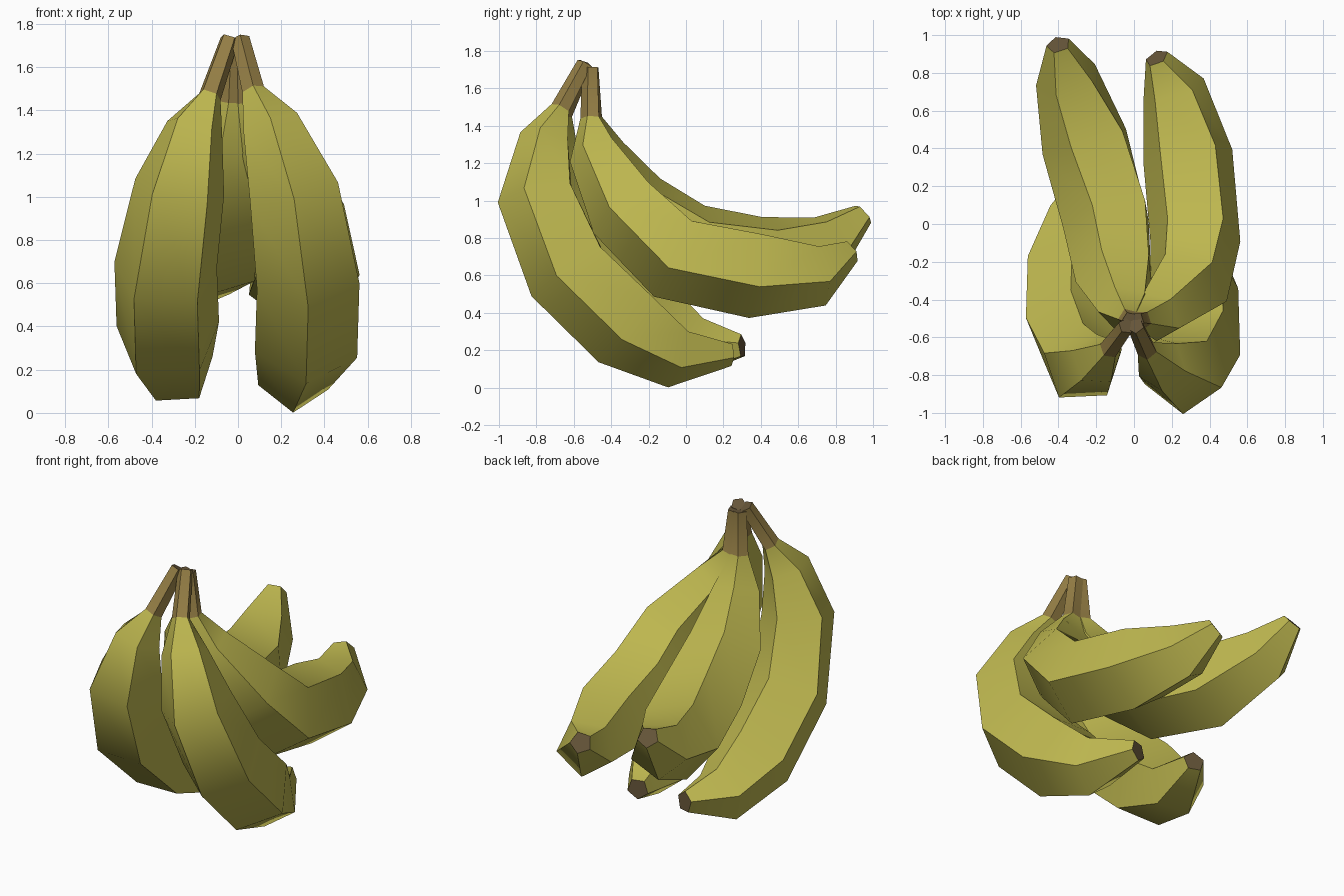
import bpy, bmesh, math
from mathutils import Vector

if "Cube" in bpy.data.objects:
    bpy.data.objects.remove(bpy.data.objects["Cube"])


def material(name, rgb):
    m = bpy.data.materials.new(name)
    m.diffuse_color = (*rgb, 1)
    m.use_nodes = True
    m.node_tree.nodes["Principled BSDF"].inputs["Base Color"].default_value = m.diffuse_color
    return m


PEEL = material("peel", (0.52, 0.48, 0.08))
STEM = material("stem_brown", (0.30, 0.21, 0.06))
TIP = material("tip_brown", (0.13, 0.09, 0.04))

# Radius at each of the eight rings, from stem to blossom end
RADII = [0.045, 0.055, 0.14, 0.22, 0.25, 0.25, 0.175, 0.065]
SIDES = 5


def banana(name, path, twist=0.0):
    """Sweep a five-sided section along a path of ring centres."""
    pts = [Vector(p) for p in path]
    bm = bmesh.new()
    rings = []
    for i, (p, r) in enumerate(zip(pts, RADII)):
        t = (pts[min(i + 1, len(pts) - 1)] - pts[max(i - 1, 0)]).normalized()
        n = t.cross(Vector((1, 0, 0))).normalized()   # outer side of the bend
        b = n.cross(t)
        if b.x < 0:
            b = -b
        ring = []
        for k in range(SIDES):
            a = twist + k * 2 * math.pi / SIDES
            ring.append(bm.verts.new(p + r * (math.cos(a) * n + math.sin(a) * b)))
        rings.append(ring)
    # peel faces, with a brown stem and blossom end
    for i in range(len(rings) - 1):
        for k in range(SIDES):
            j = (k + 1) % SIDES
            f = bm.faces.new((rings[i][k], rings[i][j], rings[i + 1][j], rings[i + 1][k]))
            f.material_index = 1 if i == 0 else 0
    bm.faces.new(rings[0]).material_index = 2
    bm.faces.new(rings[-1]).material_index = 2
    bmesh.ops.recalc_face_normals(bm, faces=bm.faces)
    # smooth along the length, hard ridges between the five sides
    for f in bm.faces:
        f.smooth = True
    for ring in rings:
        for e in {e for v in ring for e in v.link_edges}:
            across = e.verts[0] in ring and e.verts[1] in ring
            e.smooth = across and ring not in (rings[0], rings[-1])
    me = bpy.data.meshes.new(name)
    bm.to_mesh(me)
    bm.free()
    for m in (PEEL, STEM, TIP):
        me.materials.append(m)
    bpy.context.collection.objects.link(bpy.data.objects.new(name, me))


# Lower pair
banana("lower_right_banana", [
    (0.01, -0.54, 1.73), (0.07, -0.67, 1.49), (0.15, -0.75, 1.33),
    (0.26, -0.79, 1.03), (0.325, -0.62, 0.63), (0.315, -0.31, 0.33),
    (0.255, -0.05, 0.17), (0.17, 0.24, 0.18)])
banana("lower_left_banana", [
    (-0.04, -0.54, 1.73), (-0.13, -0.66, 1.47), (-0.20, -0.72, 1.32),
    (-0.27, -0.74, 1.03), (-0.335, -0.55, 0.64), (-0.325, -0.23, 0.35),
    (-0.28, 0.05, 0.20), (-0.20, 0.30, 0.22)],
    twist=math.pi / 5)

# Upper pair
banana("upper_right_banana", [
    (0.01, -0.51, 1.71), (0.04, -0.51, 1.44), (0.12, -0.49, 1.26),
    (0.29, -0.32, 0.96), (0.325, -0.06, 0.71), (0.285, 0.37, 0.62),
    (0.21, 0.71, 0.61), (0.12, 0.88, 0.73)])
banana("upper_left_banana", [
    (-0.02, -0.51, 1.71), (-0.03, -0.50, 1.44), (-0.05, -0.45, 1.25),
    (-0.09, -0.28, 0.97), (-0.13, 0.03, 0.75), (-0.245, 0.44, 0.68),
    (-0.35, 0.77, 0.77), (-0.40, 0.95, 0.93)],
    twist=-0.25)
